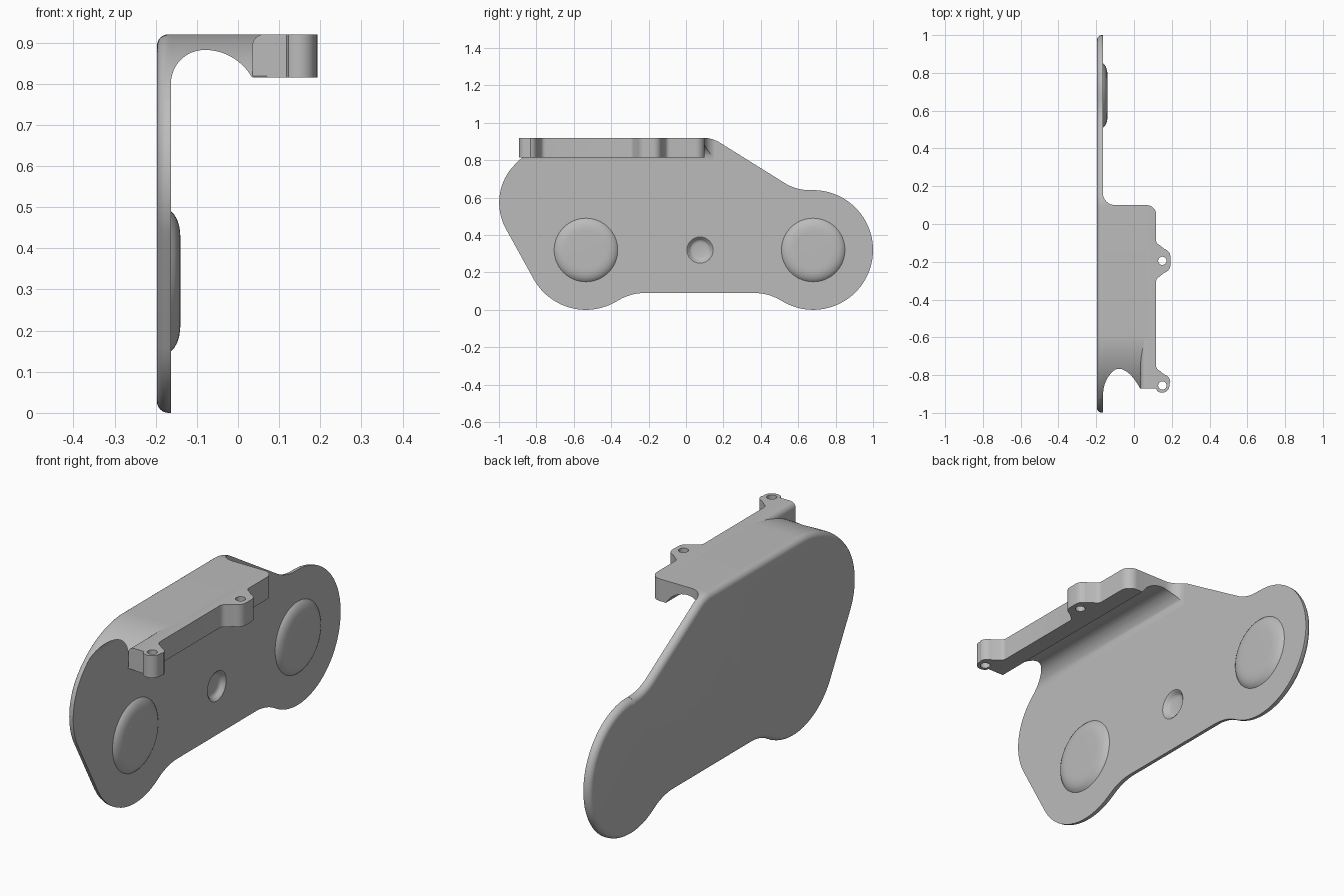
import bpy, bmesh
from math import sin, cos, pi, radians
from mathutils import Vector

if "Cube" in bpy.data.objects:
    bpy.data.objects.remove(bpy.data.objects["Cube"])

grey = bpy.data.materials.new("plain grey")
grey.use_nodes = True
grey.diffuse_color = (0.5, 0.5, 0.5, 1)
grey.node_tree.nodes["Principled BSDF"].inputs["Base Color"].default_value = (0.5, 0.5, 0.5, 1)


def arc(cu, cv, r, a0, a1, n=10):
    """Points of an arc, angles in degrees."""
    angles = [radians(a0 + (a1 - a0) * i / n) for i in range(n + 1)]
    return [(cu + r * cos(a), cv + r * sin(a)) for a in angles]


def loft(name, rings):
    """Closed solid through rings of equal point count."""
    bm = bmesh.new()
    loops = [[bm.verts.new(p) for p in ring] for ring in rings]
    for a, b in zip(loops, loops[1:]):
        for i in range(len(a)):
            j = (i + 1) % len(a)
            bm.faces.new((a[i], a[j], b[j], b[i]))
    bm.faces.new(loops[0])
    bm.faces.new(loops[-1])
    bmesh.ops.recalc_face_normals(bm, faces=bm.faces)
    mesh = bpy.data.meshes.new(name)
    bm.to_mesh(mesh)
    bm.free()
    mesh.materials.append(grey)
    obj = bpy.data.objects.new(name, mesh)
    bpy.context.collection.objects.link(obj)
    return obj


def prism(name, pts, axis, lo, hi):
    """Extrude a flat outline along x, y or z."""
    place = {"x": lambda u, v, w: (w, u, v),
             "y": lambda u, v, w: (u, w, v),
             "z": lambda u, v, w: (u, v, w)}[axis]
    return loft(name, [[place(u, v, w) for u, v in pts] for w in (lo, hi)])


def turned(name, y, z, profile, n=64):
    """Round solid about an axis along x, from (x, radius) pairs."""
    return loft(name, [[(x, y + r * cos(2 * pi * i / n), z + r * sin(2 * pi * i / n))
                        for i in range(n)] for x, r in profile])


def boolean(obj, tool, operation):
    """Apply a boolean and discard the tool."""
    tool.hide_render = True
    mod = obj.modifiers.new("cut", "BOOLEAN")
    mod.operation, mod.solver, mod.object = operation, "EXACT", tool
    mesh = bpy.data.meshes.new_from_object(
        obj.evaluated_get(bpy.context.evaluated_depsgraph_get()))
    obj.modifiers.clear()
    obj.data = mesh
    bpy.data.objects.remove(tool)


BACK, FACE, TOP, UNDER = -0.197, -0.163, 0.92, 0.815

# Plate outline in (y, z): centre, radius, angles, outward sign (-1 = concave)
ARCS = [(-0.535, 0.32, 0.32, 210.5, 302, 1),
        (-0.22, -0.186, 0.276, 122, 90, -1),
        (0.365, -0.186, 0.276, 90, 58, -1),
        (0.68, 0.32, 0.32, 238, 452, 1),
        (0.66, 0.89, 0.25, 272, 238, -1),
        (0.09, 0.747, 0.173, 58, 90, 1),
        (-0.586, 0.47, 0.45, 90, 140, 1),
        (-0.709, 0.573, 0.29, 140, 210.5, 1)]


def outline(inset=0.0):
    pts = []
    for cy, cz, r, a0, a1, sign in ARCS:
        part = arc(cy, cz, r - sign * inset, a0, a1, 40 if a1 - a0 > 150 else 16)
        for p in part:
            if not pts or (Vector(p) - Vector(pts[-1])).length > 1e-4:
                pts.append(p)
    return pts


# Side plate with a rounded outer rim
R = 0.028
steps = [(BACK + R * (1 - cos(t)), R * (1 - sin(t)))
         for t in [i * pi / 12 for i in range(7)]] + [(FACE, 0)]
COUNT = len(outline())
plate = loft("side_plate", [[(x, y, z) for y, z in outline(d)[:COUNT]] for x, d in steps])

# Small round recess in the plate face
recess = turned("recess_cutter", 0.075, 0.32,
                [(-0.187, 0.04), (-0.184, 0.05), (-0.178, 0.057), (-0.168, 0.063),
                 (FACE, 0.07), (-0.15, 0.07)])
boolean(plate, recess, "DIFFERENCE")

# Two shallow round bosses
for label, y in (("front", -0.535), ("rear", 0.68)):
    turned(label + "_boss", y, 0.32,
           [(-0.17, 0.17), (FACE, 0.17), (-0.155, 0.162), (-0.148, 0.15),
            (-0.143, 0.135), (-0.1405, 0.118), (-0.14, 0.10)])

# Top arm: plan shape trimmed to the plate outline, arched underneath
plan = [(FACE - 0.004, -0.97), (0.07, -0.97), (0.07, 0.1)]
plan += arc(-0.1, 0.165, 0.065, 270, 180) + [(FACE - 0.004, 0.17)]
arm = prism("top_arm", plan, "z", 0.7, 1.0)
boolean(arm, prism("outline_cutter", outline(), "x", -0.3, 0.3), "INTERSECT")
arch = [(-0.3, 0.6), (-0.3, 0.8)] + arc(-0.081, 0.8, 0.082, 180, 90, 16)
arch += arc(-0.081, 0.75, 0.132, 90, 31, 16)[1:]
arch += [(0.2, UNDER + 0.003), (0.2, 0.6)]
boolean(arm, prism("arch_cutter", arch, "y", -1.2, 1.2), "DIFFERENCE")

# Mounting rail with two rounded lugs, in plan
half_lug = arc(0.145, -0.085, 0.028, 180, 250, 6) + arc(0.148, -0.175, 0.045, 75, 0, 8)
rail = [(0.035, -0.87), (0.035, 0.1)] + arc(0.067, 0.05, 0.05, 90, 0)
rail += half_lug + [(x, -0.39 - y) for x, y in reversed(half_lug)]
rail += [(x, y - 0.665) for x, y in half_lug[:-1]]
rail += arc(0.148, -0.853, 0.04, 10, -130, 14) + [(0.118, -0.87)]
rail_obj = prism("mounting_rail", rail, "z", UNDER, TOP)

# Round the rail's inner top edge
bm = bmesh.new()
bm.from_mesh(rail_obj.data)
edge = [e for e in bm.edges if all(v.co.x < 0.036 and v.co.z > 0.9 for v in e.verts)]
bmesh.ops.bevel(bm, geom=edge, offset=0.028, segments=6, profile=0.5, affect="EDGES")
bm.to_mesh(rail_obj.data)
bm.free()

# Screw holes through the lugs
for y in (-0.195, -0.855):
    hole = prism("hole_cutter", arc(0.15, y, 0.022, 0, 348.75, 31), "z", 0.7, 1.0)
    boolean(rail_obj, hole, "DIFFERENCE")

# Smooth shading with crisp edges
bpy.ops.object.select_all(action="DESELECT")
for obj in bpy.context.collection.objects:
    if obj.type == "MESH":
        obj.select_set(True)
        bpy.context.view_layer.objects.active = obj
bpy.ops.object.shade_smooth_by_angle(angle=radians(32))
